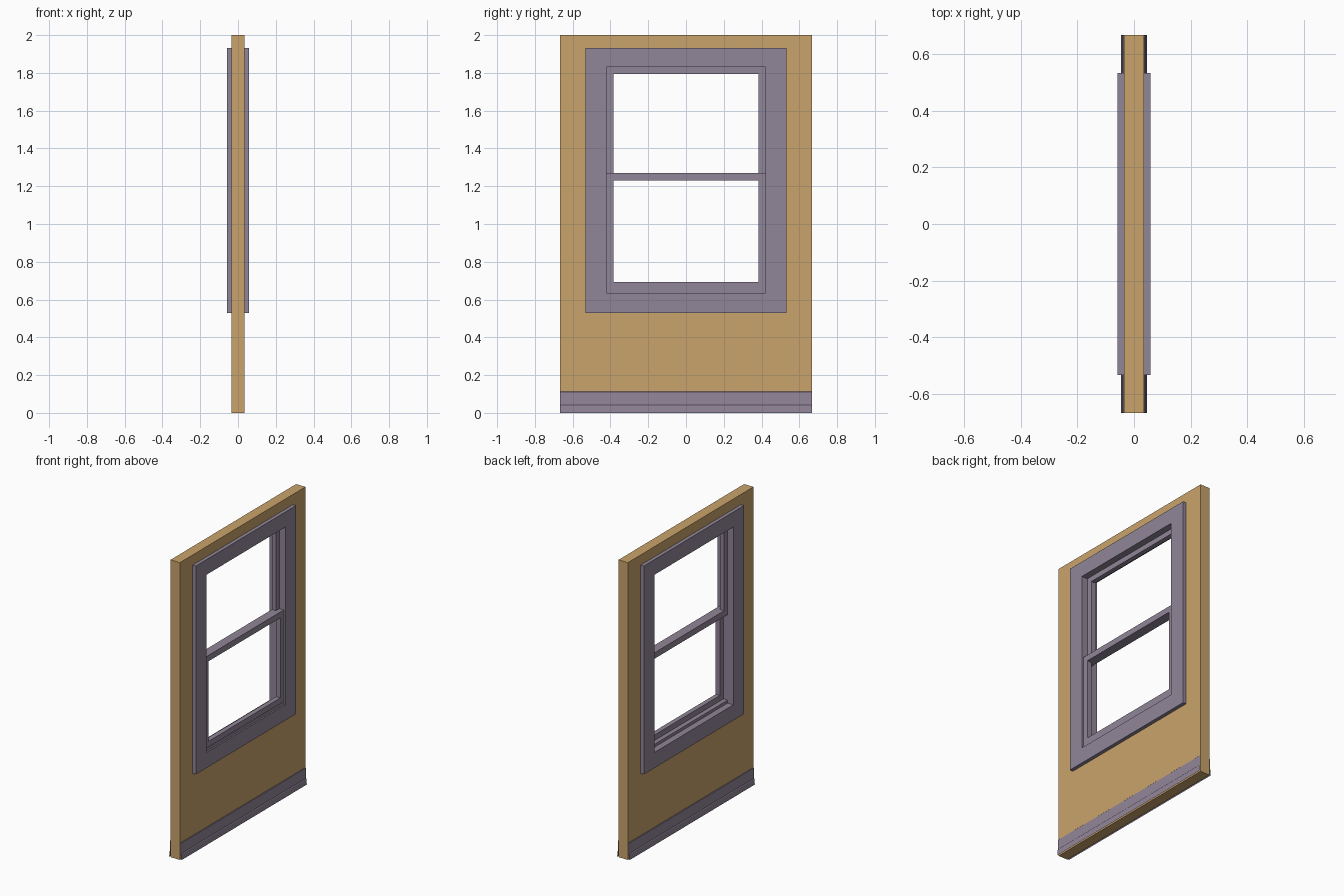
import bpy, bmesh

if "Cube" in bpy.data.objects:
    bpy.data.objects.remove(bpy.data.objects["Cube"])


def material(name, rgb):
    m = bpy.data.materials.new(name)
    m.diffuse_color = (*rgb, 1)
    m.use_nodes = True
    m.node_tree.nodes["Principled BSDF"].inputs["Base Color"].default_value = m.diffuse_color
    return m


TAN = material("tan_wall", (0.59, 0.37, 0.15))
LILAC = material("lilac_trim", (0.285, 0.238, 0.315))


def finish(name, bm, mat):
    me = bpy.data.meshes.new(name)
    bm.to_mesh(me)
    bm.free()
    ob = bpy.data.objects.new(name, me)
    bpy.context.collection.objects.link(ob)
    me.materials.append(mat)
    return ob


def frame(name, x0, x1, outer, inner, mat):
    """Rectangular ring in the YZ plane; outer/inner = (half width, z low, z high)."""
    bm = bmesh.new()

    def loop(x, r):
        w, a, b = r
        return [bm.verts.new((x, y, z)) for y, z in ((-w, a), (w, a), (w, b), (-w, b))]

    rings = [loop(x0, outer), loop(x1, outer), loop(x1, inner), loop(x0, inner)]
    for k in range(4):
        a, b = rings[k], rings[(k + 1) % 4]
        for i in range(4):
            j = (i + 1) % 4
            bm.faces.new((a[i], a[j], b[j], b[i]))
    bmesh.ops.recalc_face_normals(bm, faces=bm.faces)
    return finish(name, bm, mat)


def box(name, x0, x1, half_w, z0, z1, mat):
    bm = bmesh.new()
    bmesh.ops.create_cube(bm, size=1)
    for v in bm.verts:
        v.co = (x1 if v.co.x > 0 else x0, half_w * 2 * v.co.y, z1 if v.co.z > 0 else z0)
    return finish(name, bm, mat)


OPENING = (0.42, 0.635, 1.83)
HOLE = (0.44, 0.615, 1.85)

# Wall with window hole, and the lining of that hole
frame("wall", -0.035, 0.035, (0.667, 0, 2), HOLE, TAN)
frame("jamb_lining", -0.035, 0.035, HOLE, OPENING, LILAC)

# Flat casing on both faces
for side, x0, x1 in (("left", -0.059, -0.035), ("right", 0.035, 0.059)):
    frame("casing_" + side, x0, x1, (0.532, 0.53, 1.932), OPENING, LILAC)

# Two sashes on separate tracks, meeting at the middle rail
frame("upper_sash", -0.016, 0.015, (0.42, 1.23, 1.83), (0.383, 1.27, 1.795), LILAC)
frame("lower_sash", 0.015, 0.047, (0.42, 0.655, 1.27), (0.383, 0.692, 1.23), LILAC)
box("window_sill", -0.016, 0.049, 0.42, 0.635, 0.655, LILAC)

# Stepped baseboard: open strip along each face of the wall
PROFILE = [(0.035, 0.113), (0.038, 0.11), (0.040, 0.042), (0.043, 0.038), (0.045, 0)]
for side, s in (("left", -1), ("right", 1)):
    bm = bmesh.new()
    rows = [[bm.verts.new((s * x, s * y, z)) for y in (-0.667, 0.667)] for x, z in PROFILE]
    for a, b in zip(rows, rows[1:]):
        bm.faces.new((a[0], b[0], b[1], a[1]))
    finish("baseboard_" + side, bm, LILAC)
